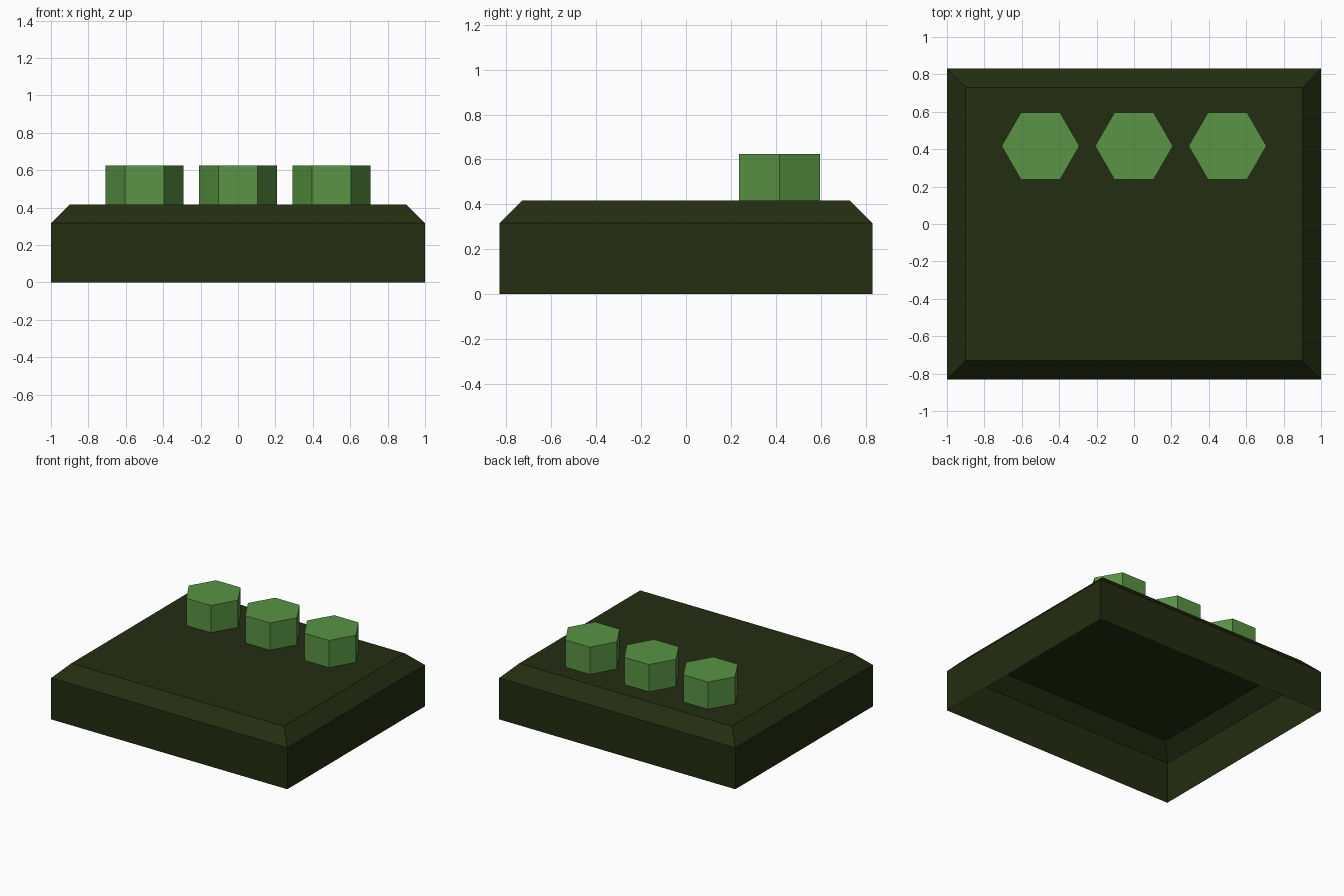
import bpy, bmesh, math

if "Cube" in bpy.data.objects:
    bpy.data.objects.remove(bpy.data.objects["Cube"])

def material(name, rgb):
    m = bpy.data.materials.new(name)
    m.diffuse_color = (*rgb, 1.0)
    m.use_nodes = True
    m.node_tree.nodes["Principled BSDF"].inputs["Base Color"].default_value = m.diffuse_color
    return m

dark_green = material("dark olive green", (0.0176, 0.026, 0.0055))
light_green = material("leaf green", (0.100, 0.292, 0.058))

def stacked_shell(name, rings, mat, location=(0, 0, 0)):
    """Skin a stack of matching rings, cap the top, leave the bottom open."""
    bm = bmesh.new()
    loops = [[bm.verts.new(p) for p in ring] for ring in rings]
    n = len(loops[0])
    for low, high in zip(loops, loops[1:]):
        for i in range(n):
            j = (i + 1) % n
            bm.faces.new((low[i], low[j], high[j], high[i]))
    bm.faces.new(loops[-1])
    mesh = bpy.data.meshes.new(name)
    bm.to_mesh(mesh)
    bm.free()
    mesh.materials.append(mat)
    obj = bpy.data.objects.new(name, mesh)
    obj.location = location
    bpy.context.collection.objects.link(obj)
    return obj

def rectangle(hx, hy, z):
    return [(-hx, -hy, z), (hx, -hy, z), (hx, hy, z), (-hx, hy, z)]

def hexagon(r, z):
    return [(r * math.cos(k * math.pi / 3), r * math.sin(k * math.pi / 3), z) for k in range(6)]

# Hollow base plate with a chamfered top rim
stacked_shell("base_plate", [rectangle(1.0, 0.831, 0.0),
                             rectangle(1.0, 0.831, 0.317),
                             rectangle(0.9, 0.731, 0.417)], dark_green)

# Row of three hexagonal studs along the back
for side, x in (("left", -0.5), ("middle", 0.0), ("right", 0.5)):
    stacked_shell(f"hex_stud_{side}", [hexagon(0.208, 0.0), hexagon(0.208, 0.208)],
                  light_green, (x, 0.417, 0.417))
